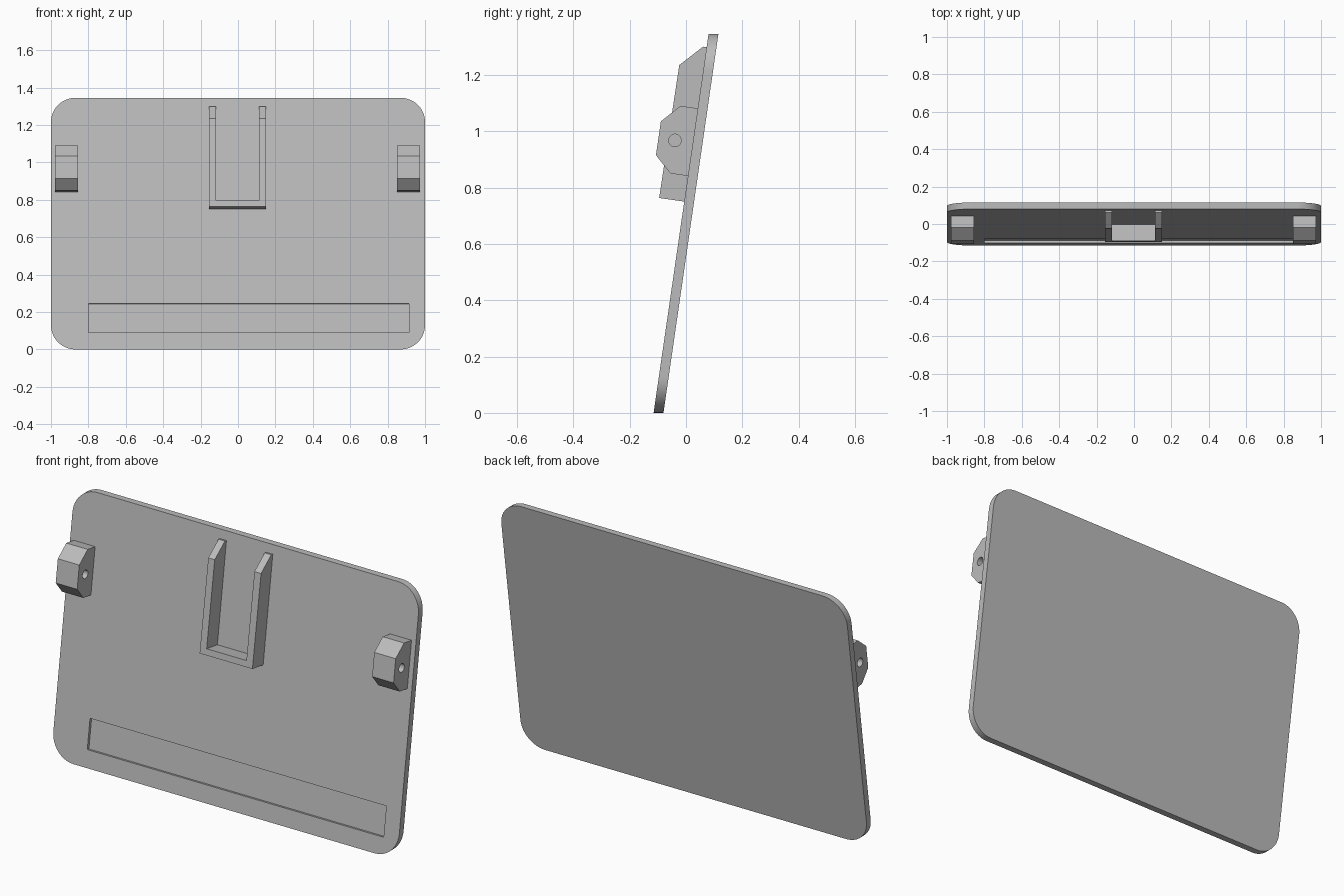
import bpy, bmesh, math
from mathutils import Vector

cube = bpy.data.objects.get("Cube")
if cube:
    bpy.data.objects.remove(cube, do_unlink=True)

HEIGHT, THICK, CORNER = 1.345, 0.035, 0.13
SLOPE = 0.195 / HEIGHT                 # backward lean of the panel
LEAN = math.atan(SLOPE)
FRONT_Y = -0.115

grey = bpy.data.materials.new("plain_grey")
grey.use_nodes = True
grey.diffuse_color = (0.5, 0.5, 0.5, 1)
grey.node_tree.nodes["Principled BSDF"].inputs["Base Color"].default_value = (0.5, 0.5, 0.5, 1)


def on_panel(z, out):
    """(y, z) of a point standing 'out' from the leaning front face."""
    return (FRONT_Y + SLOPE * z - out * math.cos(LEAN), z + out * math.sin(LEAN))


def prism(name, outline, offset):
    """Solid swept from an outline of 3D points along an offset."""
    bm = bmesh.new()
    face = bm.faces.new([bm.verts.new(p) for p in outline])
    swept = bmesh.ops.extrude_face_region(bm, geom=[face])
    bmesh.ops.translate(bm, vec=offset,
                        verts=[v for v in swept["geom"] if isinstance(v, bmesh.types.BMVert)])
    bmesh.ops.recalc_face_normals(bm, faces=bm.faces)
    mesh = bpy.data.meshes.new(name)
    bm.to_mesh(mesh)
    bm.free()
    mesh.materials.append(grey)
    obj = bpy.data.objects.new(name, mesh)
    bpy.context.collection.objects.link(obj)
    return obj


def side_prism(name, profile, x0, x1):
    """Profile of (height, outward) pairs swept from x0 to x1."""
    return prism(name, [(x0, *on_panel(z, d)) for z, d in profile], Vector((x1 - x0, 0, 0)))


def cut(obj, cutter):
    mod = obj.modifiers.new("cut", "BOOLEAN")
    mod.operation, mod.solver, mod.object = "DIFFERENCE", "EXACT", cutter
    bpy.context.view_layer.objects.active = obj
    bpy.ops.object.modifier_apply(modifier=mod.name)
    bpy.data.objects.remove(cutter, do_unlink=True)


def smooth(obj):
    bpy.ops.object.select_all(action="DESELECT")
    obj.select_set(True)
    bpy.context.view_layer.objects.active = obj
    bpy.ops.object.shade_smooth_by_angle(angle=math.radians(30))


# Leaning panel with rounded corners
outline = []
for i, (sx, top) in enumerate([(1, 1), (-1, 1), (-1, 0), (1, 0)]):
    cx = sx * (1 - CORNER)
    cz = HEIGHT - CORNER if top else CORNER
    for k in range(13):
        a = math.pi / 2 * (i + k / 12)
        x, z = cx + CORNER * math.cos(a), cz + CORNER * math.sin(a)
        outline.append((x, FRONT_Y + SLOPE * z, z))
panel = prism("panel", outline, Vector((0, THICK, 0)))

# Shallow long recess near the bottom
recess = [(0.09, -0.014), (0.245, -0.014), (0.245, 0.05), (0.09, 0.05)]
cut(panel, side_prism("recess_cutter", recess, -0.8, 0.913))
smooth(panel)

# U-shaped cradle, open at the top
cradle = side_prism("cradle", [(0.75, -0.01), (0.75, 0.09), (1.222, 0.087),
                               (1.298, 0.013), (1.298, -0.01)], -0.155, 0.15)
cut(cradle, side_prism("cradle_cutter", [(0.782, -0.03), (0.782, 0.2),
                                         (1.5, 0.2), (1.5, -0.03)], -0.118, 0.112))

# Pivot lugs with a through hole at each side
lug_profile = [(0.841, -0.01), (0.841, 0.063), (0.897, 0.123),
               (1.017, 0.123), (1.081, 0.062), (1.081, -0.01)]
hole = [(0.958 + 0.022 * math.sin(math.tau * k / 24), 0.064 + 0.022 * math.cos(math.tau * k / 24))
        for k in range(24)]
for name, x0 in (("right_lug", -0.979), ("left_lug", 0.85)):
    lug = side_prism(name, lug_profile, x0, x0 + 0.124)
    cut(lug, side_prism("hole_cutter", hole, x0 - 0.05, x0 + 0.2))
    smooth(lug)
